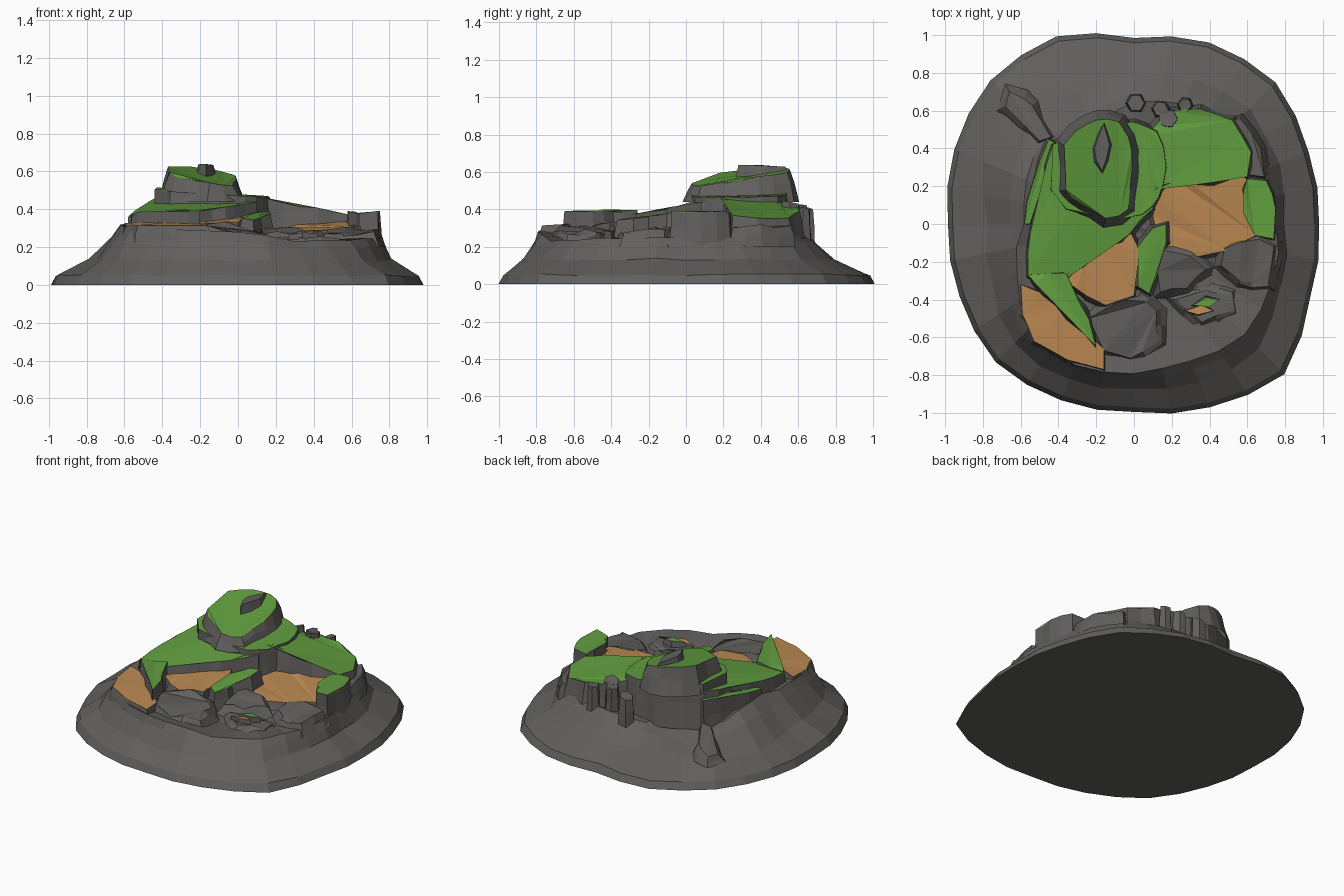
import bpy
import bmesh
import random
from math import cos, sin, pi
from mathutils import Vector

random.seed(4)
cube = bpy.data.objects.get("Cube")
if cube:
    bpy.data.objects.remove(cube, do_unlink=True)


def material(name, colour):
    mat = bpy.data.materials.new(name)
    mat.use_nodes = True
    mat.diffuse_color = (*colour, 1)
    shader = next(n for n in mat.node_tree.nodes if n.type == "BSDF_PRINCIPLED")
    shader.inputs["Base Color"].default_value = (*colour, 1)
    return mat


ROCK = material("rock_grey", (0.12, 0.115, 0.11))
GRASS = material("grass_green", (0.12, 0.34, 0.05))
SAND = material("sand_tan", (0.5, 0.25, 0.085))


def finish(name, bm, materials):
    """Turn a bmesh into a flat shaded object."""
    bmesh.ops.recalc_face_normals(bm, faces=bm.faces)
    mesh = bpy.data.meshes.new(name)
    bm.to_mesh(mesh)
    bm.free()
    for mat in materials:
        mesh.materials.append(mat)
    obj = bpy.data.objects.new(name, mesh)
    bpy.context.collection.objects.link(obj)


def wobble(amount):
    return random.uniform(-amount, amount)


def bridge(bm, upper, lower):
    """Join two closed rings of vertices with quads."""
    count = len(upper)
    for i in range(count):
        j = (i + 1) % count
        bm.faces.new((upper[i], upper[j], lower[j], lower[i]))


def sample(values, t):
    """Read a closed list of values at a fractional turn t."""
    pos = t * len(values)
    i = int(pos)
    a, b = values[i % len(values)], values[(i + 1) % len(values)]
    return a + (b - a) * (pos - i)


def slab(name, outline, z, top, slope=(0, 0), bottom=0.2, flare=0.03, rough=0.008):
    """Ledge with a tilted top and craggy sides; outline is in hundredths."""
    pts = [Vector((x / 100, y / 100)) for x, y in outline]
    area = sum(a.cross(b) for a, b in zip(pts, pts[1:] + pts[:1]))
    if area < 0:
        pts.reverse()
    # Break every long edge with an uneven midpoint
    ring = []
    for a, b in zip(pts, pts[1:] + pts[:1]):
        ring.append(a)
        if (b - a).length > 0.12:
            ring.append((a + b) / 2 + Vector((wobble(0.012), wobble(0.012))))
    centre = sum(ring, Vector((0, 0))) / len(ring)
    count = len(ring)
    normals = []
    for i in range(count):
        d = (ring[(i + 1) % count] - ring[i - 1]).normalized()
        normals.append(Vector((d.y, -d.x)))
    bm = bmesh.new()
    rows = []
    for level, out in ((0, 0), (0.45, 0.4), (1, 1)):
        row = []
        for p, n in zip(ring, normals):
            head = z + (p - centre).dot(Vector(slope))
            q = p + n * flare * out
            height = head + (bottom - head) * level
            if level < 1:
                height += wobble(rough * (1 + 2 * level))
                q += n * wobble(0.02 * level)
            row.append(bm.verts.new((q.x, q.y, height)))
        rows.append(row)
    bridge(bm, rows[0], rows[1])
    bridge(bm, rows[1], rows[2])
    cap = bm.faces.new(rows[0])
    cap.material_index = 1
    bmesh.ops.triangulate(bm, faces=[cap], ngon_method='EAR_CLIP')
    finish(name, bm, (ROCK, top))


# Island base: skirt, shoulder, rim and crater floor, as radii round the compass
SKIRT = (.98, 1, 1.06, 1.04, .985, 1.075, 1.075, 1.03,
         .985, 1, 1.035, 1.01, .995, 1.05, 1.125, 1.01)
SHOULDER = (.8, .83, .86, .83, .8, .75, .95, .85,
            .78, .82, .9, .9, .87, .91, .94, .84)
RIM = (.76, .76, .76, .69, .64, .54, .66, .61,
       .59, .66, .79, .8, .79, .79, .83, .79)
RIM_Z = (.25, .25, .27, .27, .25, .18, .21, .3,
         .32, .31, .3, .3, .28, .23, .23, .25)

bm = bmesh.new()
STEPS = 32
rows = [[] for _ in range(6)]
for i in range(STEPS):
    t = i / STEPS
    rim, rim_z = sample(RIM, t), sample(RIM_Z, t)
    skirt, shoulder = sample(SKIRT, t), sample(SHOULDER, t)
    levels = ((skirt, 0), (skirt * .975, .05 + wobble(.006)),
              (shoulder + wobble(.01), .13 + wobble(.01)),
              ((shoulder + rim * 2) / 3 + wobble(.01), (rim_z * 2 + .13) / 3),
              (rim + wobble(.012), rim_z + wobble(.01)),
              (rim * .6 + wobble(.03), .22 + wobble(.02)))
    for row, (r, z) in zip(rows, levels):
        row.append(bm.verts.new((r * cos(t * 2 * pi), r * sin(t * 2 * pi), z)))
for lower, upper in zip(rows, rows[1:]):
    bridge(bm, upper, lower)
bm.faces.new(rows[0])
hub = bm.verts.new((0, 0, .23))
for i in range(STEPS):
    bm.faces.new((rows[-1][i], rows[-1][(i + 1) % STEPS], hub))
finish("island_base", bm, (ROCK,))

# Sand terraces
slab("front_sand", ((-60, -32), (-50, -36), (-38, -46), (-16, -66), (-16, -77),
     (-35, -72), (-53, -62), (-59, -48)), .32, SAND, slope=(.03, .05), rough=.004)
slab("middle_sand", ((-36, -30), (-26, -20), (-2, -4), (3, -14), (-2, -25), (0, -38),
     (-15, -43), (-25, -38)), .335, SAND, slope=(.05, .06))
slab("right_sand", ((10, 4), (14, 20), (25, 26), (58, 27), (62, 18), (60, 0),
     (65, -6), (50, -14), (30, -18), (20, -16), (12, -4)), .3, SAND, slope=(.07, .1))
slab("basin_sand", ((27, -46), (36, -43), (42, -46), (34, -48)), .27, SAND, flare=.02)

# Grass terraces
slab("left_meadow", ((-43, 42), (-48, 18), (-55, -5), (-56, -28), (-46, -36),
     (-36, -27), (-27, -22), (-14, -11), (-2, -5), (10, 8), (12, 22), (0, 28),
     (-30, 42)), .42, GRASS, slope=(.05, .15), flare=.03)
slab("front_meadow", ((-56, -27), (-36, -26), (-33, -39), (-24, -50), (-20, -65),
     (-34, -50), (-47, -37)), .388, GRASS, slope=(.06, .02), flare=.03)
slab("left_ledge", ((-45, 45), (-53, 22), (-58, 0), (-55, 0), (-48, 22), (-42, 43)),
     .39, GRASS, slope=(.1, .1), flare=.015)
slab("back_meadow", ((10, 18), (24, 23), (42, 22), (60, 25), (62, 38), (52, 55),
     (35, 61), (18, 60), (6, 46)), .405, GRASS, slope=(-.18, -.08), flare=.035)
slab("right_knoll", ((60, 24), (70, 23), (75, 8), (74, -8), (64, -6), (58, 5),
     (58, 18)), .385, GRASS, flare=.015)
slab("middle_islet", ((2, -33), (8, -37), (12, -28), (9, -20), (17, -10), (17, 0),
     (10, -2), (2, -12), (4, -22)), .365, GRASS, slope=(0, .1))
slab("basin_grass", ((31, -43), (38, -39), (45, -40), (40, -44)), .285, GRASS, flare=.015)

# Mountain: a broad foot, a tilted green summit and a bare crag
slab("mountain_foot", ((-43, 42), (-44, 18), (-36, 8), (-10, 2), (4, 5), (13, 14),
     (17, 30), (12, 49), (0, 54), (-15, 54), (-33, 47)), .485, GRASS,
     slope=(-.08, .04), flare=.02)
slab("mountain_summit", ((-37, 42), (-36, 18), (-27, 10), (-15, 3), (-3, 8), (-1, 30),
     (-3, 46), (-8, 54), (-20, 55), (-31, 49)), .582, GRASS,
     slope=(-.13, .14), bottom=.44, flare=.05)
slab("summit_crag", ((-21, 40), (-17, 28), (-13, 42), (-16, 53)), .635, ROCK,
     slope=(0, -.05), bottom=.5, flare=.03, rough=.003)

# Bare rock ledges around the basin
slab("front_ledge", ((-24, -50), (-12, -43), (3, -38), (12, -46), (13, -62),
     (-2, -71), (-16, -67)), .3, ROCK, slope=(-.1, .1), flare=.06, rough=.02)
slab("middle_ledge", ((12, -13), (30, -17), (38, -24), (28, -34), (14, -36)),
     .29, ROCK, slope=(0, .15), flare=.06, rough=.015)
slab("right_ledge", ((48, -13), (66, -8), (74, -12), (71, -32), (56, -30),
     (46, -22)), .29, ROCK, slope=(.05, .12), flare=.05, rough=.02)
slab("basin_rocks", ((22, -40), (38, -35), (50, -38), (52, -46), (36, -52)),
     .25, ROCK, flare=.06, rough=.01)
slab("back_right_ledge", ((61, 26), (69, 25), (67, 40), (56, 56), (52, 55), (62, 38)),
     .31, ROCK, flare=.03, rough=.015)

# Standing stones at the back
for i, (x, y, r, z) in enumerate(((1, 64, 4.5, .4), (14, 61, 4, .42),
                                  (18, 56, 5, .43), (27, 63, 3.5, .4))):
    ring = [(x + r * cos(k * pi / 3 + i), y + r * sin(k * pi / 3 + i)) for k in range(6)]
    slab("standing_stone_%d" % (i + 1), ring, z, ROCK, slope=(.2, -.1), flare=.012)

# Low spur running down towards the back left corner
slab("back_left_spur", ((-44, 46), (-50, 44), (-68, 62), (-66, 70), (-54, 63)),
     .215, ROCK, slope=(.3, -.1), bottom=.12, flare=.05, rough=.006)
